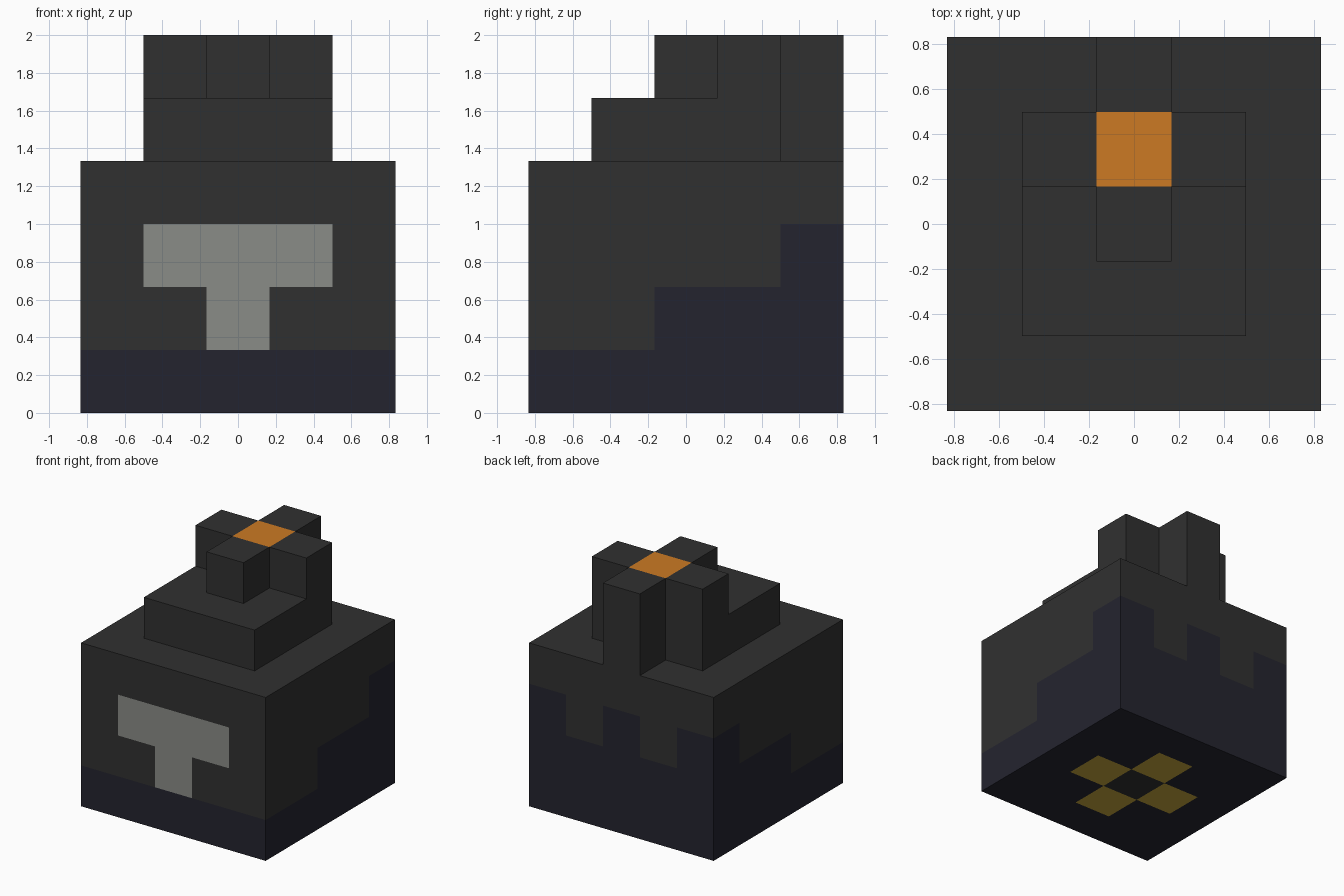
import bpy
import bmesh
from mathutils import Vector

U = 1 / 3  # one grid cell

default = bpy.data.objects.get("Cube")
if default:
    bpy.data.objects.remove(default, do_unlink=True)


def linear(v):
    v /= 255
    return v / 12.92 if v <= 0.04045 else ((v + 0.055) / 1.055) ** 2.4


def material(name, *rgb):
    mat = bpy.data.materials.new(name)
    mat.use_nodes = True
    colour = [linear(v) for v in rgb] + [1]
    mat.diffuse_color = colour
    bsdf = mat.node_tree.nodes["Principled BSDF"]
    bsdf.inputs["Base Color"].default_value = colour
    bsdf.inputs["Roughness"].default_value = 0.8
    return mat


CHARCOAL, NAVY, GREY, ORANGE, YELLOW = range(5)
MATERIALS = [
    material("charcoal", 48, 48, 48),
    material("dark navy", 36, 36, 47),
    material("light grey", 138, 140, 135),
    material("ember orange", 204, 122, 36),
    material("dull yellow", 200, 168, 60),
]


def block(name, low, high, rule=None):
    """Box between two corners in cells; rule(centre, normal) colours each cell face."""
    low, high = Vector(low), Vector(high)
    size, middle = high - low, (low + high) / 2
    bm = bmesh.new()
    bmesh.ops.create_cube(bm, size=1)
    for v in bm.verts:
        v.co = Vector(a * b for a, b in zip(v.co, size)) + middle
    if rule:
        # Cut the box into cells, colour them, then merge equal neighbours
        for axis in range(3):
            normal = Vector((0, 0, 0))
            normal[axis] = 1
            for i in range(1, round(size[axis])):
                bmesh.ops.bisect_plane(bm, geom=bm.verts[:] + bm.edges[:] + bm.faces[:],
                                       plane_co=low + normal * i, plane_no=normal)
        bm.normal_update()
        for f in bm.faces:
            f.material_index = rule(f.calc_center_median(), f.normal)
    for v in bm.verts:
        v.co *= U
    mesh = bpy.data.meshes.new(name)
    bm.to_mesh(mesh)
    bm.free()
    for mat in MATERIALS:
        mesh.materials.append(mat)
    obj = bpy.data.objects.new(name, mesh)
    bpy.context.collection.objects.link(obj)
    return obj


def body_colour(c, n):
    x, y = round(c.x), round(c.y)
    row = int(c.z)
    if n.z > 0.5:
        return CHARCOAL
    if n.z < -0.5:
        # Underside: yellow plus sign round a charcoal centre
        reach = abs(x) + abs(y)
        return (CHARCOAL, YELLOW)[reach] if reach < 2 else NAVY
    if n.y < -0.5:
        # Front: T-shaped window above the navy base
        if row == 0:
            return NAVY
        window = (row == 2 and abs(x) <= 1) or (row == 1 and x == 0)
        return GREY if window else CHARCOAL
    if n.y > 0.5:
        # Back: battlement edge
        height = 3 if x % 2 == 0 else 2
    else:
        # Sides: stairs rising to the back
        height = 1 if y < 0 else 2 if y < 2 else 3
    return NAVY if row < height else CHARCOAL


# Main cube and the step on its roof
block("body", (-2.5, -2.5, 0), (2.5, 2.5, 4), body_colour)
block("roof_step", (-1.5, -1.5, 4), (1.5, 1.5, 5))

# Cross-shaped top with a glowing centre
block("top_core", (-0.5, 0.5, 5), (0.5, 1.5, 6),
      lambda c, n: ORANGE if n.z > 0.5 else CHARCOAL)
block("front_arm", (-0.5, -0.5, 5), (0.5, 0.5, 6))
block("back_pillar", (-0.5, 1.5, 4), (0.5, 2.5, 6))
for side, x in (("left", 1), ("right", -1)):
    block(side + "_arm", (x - 0.5, 0.5, 5), (x + 0.5, 1.5, 6))
